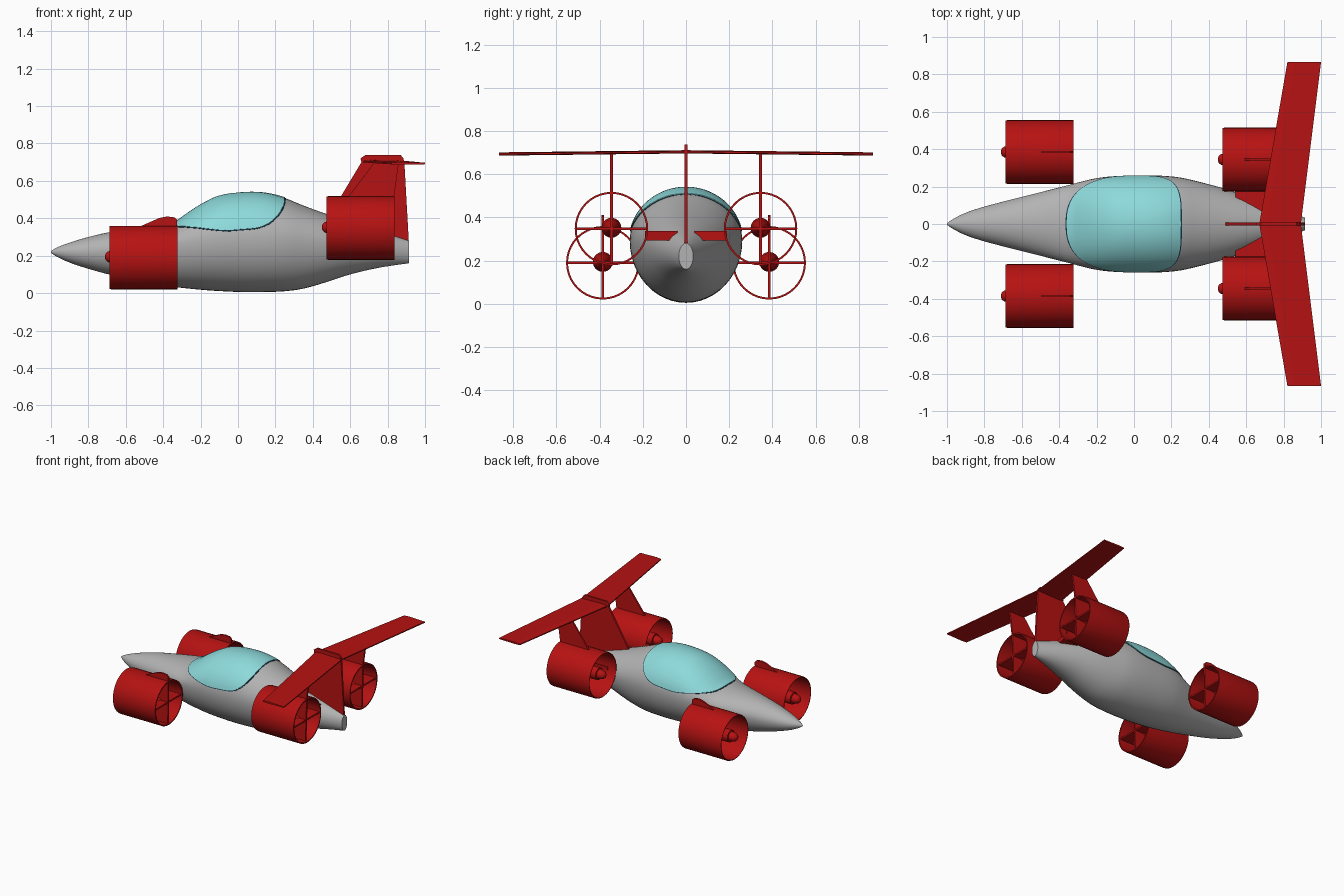
import bpy, bmesh, math
from mathutils import Vector

cube = bpy.data.objects.get("Cube")
if cube:
    bpy.data.objects.remove(cube, do_unlink=True)


def material(name, rgb):
    m = bpy.data.materials.new(name)
    m.use_nodes = True
    m.diffuse_color = (*rgb, 1)
    m.node_tree.nodes["Principled BSDF"].inputs["Base Color"].default_value = (*rgb, 1)
    return m


GREY = material("hull grey", (0.45, 0.45, 0.45))
RED = material("red paint", (0.47, 0.006, 0.006))
GLASS = material("canopy teal", (0.27, 0.70, 0.71))
SEAM = material("dark seam", (0.01, 0.04, 0.07))


def make(name, bm, mat, smooth=40):
    bmesh.ops.remove_doubles(bm, verts=bm.verts, dist=1e-5)
    bmesh.ops.recalc_face_normals(bm, faces=bm.faces)
    me = bpy.data.meshes.new(name)
    bm.to_mesh(me)
    bm.free()
    me.materials.append(mat)
    ob = bpy.data.objects.new(name, me)
    bpy.context.collection.objects.link(ob)
    if smooth:
        bpy.ops.object.select_all(action='DESELECT')
        ob.select_set(True)
        bpy.context.view_layer.objects.active = ob
        bpy.ops.object.shade_smooth_by_angle(angle=math.radians(smooth))
    return ob


def bridge(bm, a, b):
    n = len(a)
    for i in range(n):
        bm.faces.new((a[i], a[(i + 1) % n], b[(i + 1) % n], b[i]))


# Hull stations: x, bottom z, widest z, top z, half width
STATIONS = [
    (-1.00, .215, .220, .225, .004), (-.97, .195, .220, .243, .025),
    (-.90, .163, .220, .270, .060), (-.80, .130, .222, .300, .093),
    (-.69, .100, .228, .325, .122), (-.50, .060, .245, .352, .170),
    (-.35, .034, .265, .372, .208), (-.28, .026, .272, .418, .227),
    (-.20, .018, .280, .470, .245), (-.10, .011, .287, .517, .256),
    (.04, .005, .290, .536, .260), (.15, .006, .290, .532, .258),
    (.25, .010, .288, .508, .248), (.35, .024, .282, .468, .225),
    (.47, .058, .270, .424, .193), (.60, .100, .255, .382, .150),
    (.75, .135, .238, .334, .095), (.915, .160, .220, .280, .033)]


def hull(x):
    """Cubic interpolation of the stations."""
    S = STATIONS
    k = next((i for i in range(len(S) - 2) if x < S[i + 1][0]), len(S) - 2)
    a, b = S[k], S[k + 1]
    p, q = S[max(k - 1, 0)], S[min(k + 2, len(S) - 1)]
    h = b[0] - a[0]
    t = (x - a[0]) / h
    out = []
    for c in range(1, 5):
        m0 = (b[c] - p[c]) / (b[0] - p[0]) * h
        m1 = (q[c] - a[c]) / (q[0] - a[0]) * h
        out.append((2*t**3 - 3*t**2 + 1) * a[c] + (t**3 - 2*t*t + t) * m0
                   + (3*t*t - 2*t**3) * b[c] + (t**3 - t*t) * m1)
    return out


def hull_point(x, th, off=0.0):
    """Point on the hull; th is the angle from the top centre line."""
    lo, mid, hi, w = hull(x)
    c = math.cos(th)
    rise = (hi - mid if c > 0 else mid - lo) + off
    return Vector((x, (w + off) * math.sin(th), mid + rise * c))


# Fuselage
bm = bmesh.new()
rings = []
for i in range(73):
    x = -1 + 1.915 * (i / 72) ** 1.1
    rings.append([bm.verts.new(hull_point(x, math.tau * j / 48)) for j in range(48)])
for a, b in zip(rings, rings[1:]):
    bridge(bm, a, b)
bm.faces.new(rings[0])
bm.faces.new(rings[-1])
make("fuselage", bm, GREY)


# Canopy glass with a dark seam beneath it, following the hull surface
def canopy(name, grow, off, mat):
    bm = bmesh.new()
    n, layers = 96, 16
    outline = []
    for j in range(n):
        a = math.tau * j / n
        ca, sa = math.cos(a), math.sin(a)
        half, e = (.25, 4) if ca > 0 else (.36, 2.5)
        x = half * math.copysign(abs(ca) ** (2 / e), ca)
        y = .254 * math.copysign(abs(sa) ** (2 / e), sa)
        th = math.asin(max(-.985, min(.985, y / hull(x)[3])))
        outline.append(((x + math.copysign(grow, ca) * abs(ca)),
                        th + math.copysign(grow * 4, sa) * abs(sa)))
    rings = [[bm.verts.new(hull_point(x * r / layers, th * r / layers, off))
              for x, th in outline] for r in range(1, layers + 1)]
    for a, b in zip(rings, rings[1:]):
        bridge(bm, a, b)
    bm.faces.new(rings[0])
    # Skirt closing the plate down onto the hull
    skirt = [bm.verts.new(hull_point(x, th, -.003)) for x, th in outline]
    bridge(bm, rings[-1], skirt)
    make(name, bm, mat)


canopy("canopy_seam", .006, .002, SEAM)
canopy("canopy_glass", 0, .005, GLASS)


def lathe(name, profile, centre, closed, n=40):
    """Spin an (x, radius) profile about the x axis."""
    bm = bmesh.new()
    cx, cy, cz = centre
    rings = []
    for x, r in profile:
        rings.append([bm.verts.new((cx + x, cy + r * math.cos(math.tau * j / n),
                                    cz + r * math.sin(math.tau * j / n))) for j in range(n)])
    for a, b in zip(rings, rings[1:] + (rings[:1] if closed else [])):
        bridge(bm, a, b)
    if not closed:
        bm.faces.new(rings[0])
        bm.faces.new(rings[-1])
    make(name, bm, RED)


def plate(name, pts, axis, pos, thick):
    """Flat plate: outline (x, z) held at y=pos, or (x, y) held at z=pos."""
    bm = bmesh.new()
    sides = []
    for d in (-thick / 2, thick / 2):
        sides.append([bm.verts.new((a, pos + d, b) if axis == 'Y' else (a, b, pos + d))
                      for a, b in pts])
    bridge(bm, *sides)
    bm.faces.new(sides[0])
    bm.faces.new(sides[1])
    make(name, bm, RED, 0)


# Ducted fans, with hubs and crossed vanes
DUCT = [(.01, .170), (.365, .170), (.365, .161), (.01, .161), (0, .163), (0, .167)]
HUB = [(-.024, .004), (-.019, .018), (-.008, .028), (.01, .033), (.03, .036),
       (.032, .046), (.12, .046), (.20, .038), (.28, .018), (.32, .003)]
for side, s in (("left", 1), ("right", -1)):
    for end, x0, y, z in (("front", -.688, .385, .190), ("rear", .472, .345, .348)):
        tag = f"{end}_{side}"
        lathe("duct_" + tag, DUCT, (x0, s * y, z), True)
        lathe("hub_" + tag, HUB, (x0, s * y, z + .004), False, 24)
        yc = s * y
        plate("cross_vane_" + tag, [(x0 + .19, yc - .165), (x0 + .355, yc - .165),
                                    (x0 + .355, yc + .165), (x0 + .19, yc + .165)],
              'Z', z, .012)
    # Front vertical vanes rise into a small rounded fin
    plate("front_fin_" + side, [(-.50, .025), (-.33, .025), (-.325, .39), (-.34, .405),
                                (-.38, .41), (-.42, .402), (-.52, .358), (-.50, .34)],
          'Y', s * .385, .013)
    # Rear vertical vanes continue up to the tail wing
    plate("rear_strut_" + side, [(.66, .185), (.825, .185), (.835, .52), (.86, .70),
                                 (.73, .70), (.59, .515), (.66, .50)],
          'Y', s * .345, .013)
    # Pylons joining the rear ducts to the hull
    plate("rear_pylon_" + side, [(.54, s * .19), (.55, s * .05), (.74, s * .04),
                                 (.78, s * .19)], 'Z', .315, .042)

# Central tail fin
plate("tail_fin", [(.48, .40), (.66, .70), (.655, .72), (.68, .738), (.87, .738),
                   (.885, .72), (.89, .69), (.913, .28), (.80, .25), (.60, .30)],
      'Y', 0, .015)

# Swept tail wing, drooping slightly to the tips
bm = bmesh.new()
sections = []
for y, lead, trail, z in ((-.865, .82, 1.0, .693), (0, .67, .892, .703), (.865, .82, 1.0, .693)):
    sections.append([bm.verts.new(p) for p in (
        (lead, y, z - .004), (lead, y, z + .004), (lead + .04, y, z + .008),
        (trail, y, z + .004), (trail, y, z - .004), (lead + .04, y, z - .007))])
bridge(bm, sections[0], sections[1])
bridge(bm, sections[1], sections[2])
bm.faces.new(sections[0])
bm.faces.new(sections[2])
make("tail_wing", bm, RED, 0)
